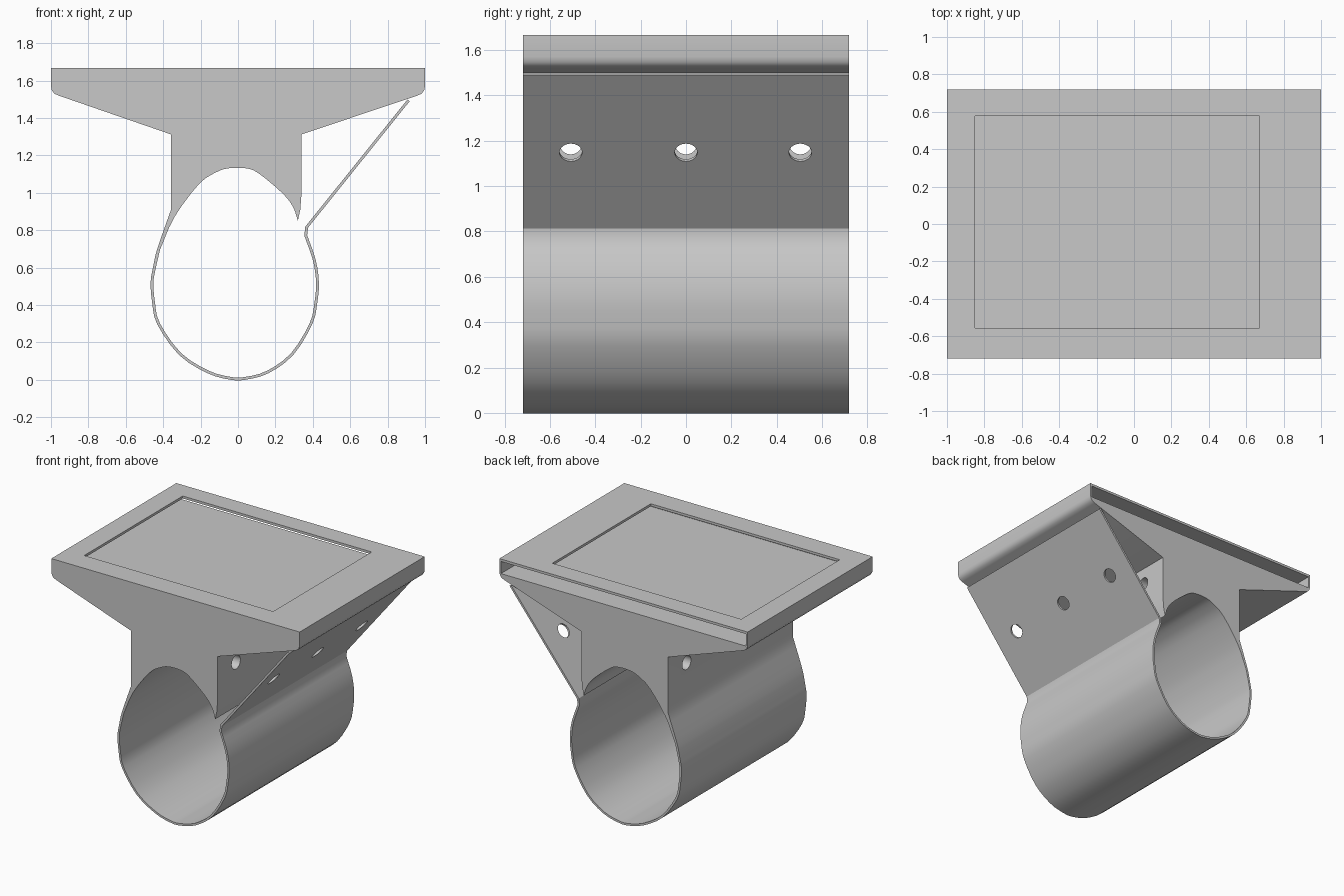
import bpy, bmesh, math
from mathutils import Vector

cube = bpy.data.objects.get("Cube")
if cube:
    bpy.data.objects.remove(cube, do_unlink=True)

HALF_DEPTH = 0.719
TOP = 1.666

grey = bpy.data.materials.new("light_grey")
grey.use_nodes = True
grey.diffuse_color = (0.58, 0.58, 0.58, 1)
grey.node_tree.nodes["Principled BSDF"].inputs["Base Color"].default_value = grey.diffuse_color


def spline(points, steps=3):
    """Smooth curve through the given points."""
    pts = [Vector(p) for p in points]
    ext = [2 * pts[0] - pts[1]] + pts + [2 * pts[-1] - pts[-2]]
    out = []
    for a, b, c, d in zip(ext, ext[1:], ext[2:], ext[3:]):
        for i in range(steps):
            t = i / steps
            out.append(0.5 * (2 * b + (c - a) * t + (2 * a - 5 * b + 4 * c - d) * t * t
                              + (3 * b - a - 3 * c + d) * t ** 3))
    return out + [pts[-1]]


def ribbon(path, width):
    """Outline of constant width: out along one side of a path, back along the other."""
    left, right = [], []
    for i, p in enumerate(path):
        before = (p - path[i - 1]).normalized() if i else None
        after = (path[i + 1] - p).normalized() if i < len(path) - 1 else None
        d = ((before or after) + (after or before)).normalized()
        n = Vector((-d.y, d.x)) * width / 2 / max(0.5, d.dot(after or before))
        left.append(p + n)
        right.append(p - n)
    return left + right[::-1]


def extrude(name, outline):
    """Prism along y from an outline in x and z."""
    bm = bmesh.new()
    face = bm.faces.new([bm.verts.new((p[0], -HALF_DEPTH, p[1])) for p in outline])
    new = bmesh.ops.extrude_face_region(bm, geom=[face])["geom"]
    bmesh.ops.translate(bm, vec=(0, 2 * HALF_DEPTH, 0),
                        verts=[v for v in new if isinstance(v, bmesh.types.BMVert)])
    bmesh.ops.recalc_face_normals(bm, faces=bm.faces)
    mesh = bpy.data.meshes.new(name)
    bm.to_mesh(mesh)
    bm.free()
    mesh.materials.append(grey)
    obj = bpy.data.objects.new(name, mesh)
    bpy.context.collection.objects.link(obj)
    return obj


def box(low, high):
    low, high = Vector(low), Vector(high)
    bpy.ops.mesh.primitive_cube_add(size=1, location=(low + high) / 2)
    obj = bpy.context.object
    obj.scale = high - low
    return obj


def drill(x, y, z, length, tilt):
    bpy.ops.mesh.primitive_cylinder_add(vertices=32, radius=0.05, depth=length,
                                        location=(x, y, z), rotation=(0, tilt, 0))
    return bpy.context.object


def cut(obj, cutters):
    bpy.context.view_layer.update()
    for cutter in cutters:
        cutter.hide_render = True
        mod = obj.modifiers.new("cut", 'BOOLEAN')
        mod.operation, mod.solver, mod.object = 'DIFFERENCE', 'EXACT', cutter
        bpy.context.view_layer.objects.active = obj
        bpy.ops.object.modifier_apply(modifier=mod.name)
        bpy.data.objects.remove(cutter, do_unlink=True)


# Saddle under the stem, from the free tip over the arch and down the left side
saddle = spline([(0.32, 0.85), (0.294, 0.925), (0.235, 1.0), (0.107, 1.106), (0.04, 1.131),
                 (-0.05, 1.131), (-0.12, 1.108), (-0.21, 1.045), (-0.34, 0.87),
                 (-0.417, 0.695)])

# Thin strap around the pipe, ending in a straight slanted flap
strap = spline([(-0.447, 0.6), (-0.46, 0.52), (-0.451, 0.41), (-0.425, 0.3),
                (-0.31, 0.138), (-0.16, 0.042), (-0.04, 0.008), (0.04, 0.008),
                (0.16, 0.042), (0.29, 0.138), (0.39, 0.3), (0.416, 0.41),
                (0.425, 0.52), (0.408, 0.64), (0.362, 0.772)])
foot, end = Vector((0.367, 0.816)), Vector((0.912, 1.494))

# Outer left side, then the stem and tray
tail = spline([(-0.443, 0.66), (-0.422, 0.73), (-0.358, 0.91)])
rim = [(0.96, 1.52), (0.982, 1.53), (0.995, 1.547), (1, 1.57), (1, TOP)]
mount = extrude("pipe_mount", saddle + ribbon(strap + [foot, end], 0.015)
                + tail + [(-0.358, 1.312)]
                + [(-x, z) for x, z in rim] + rim[::-1]
                + [(0.34, 1.312), (0.34, 1.0), (0.333, 0.91)])

# Slot open at the back, window in the top, holes across the stem and square to the flap
holes = (-0.508, 0, 0.504)
slope = end - foot
middle = foot + slope * (1.153 - foot.y) / slope.y
tilt = math.atan2(slope.y, -slope.x)
cut(mount, [box((-0.987, -0.707, 1.56), (0.987, 0.8, TOP - 0.018)),
            box((-0.85, -0.555, 1.6), (0.672, 0.578, 1.8))]
    + [drill(0, y, 1.19, 1, math.pi / 2) for y in holes]
    + [drill(middle.x, y, middle.y, 0.15, tilt) for y in holes])

bpy.ops.object.select_all(action='DESELECT')
mount.select_set(True)
bpy.context.view_layer.objects.active = mount
bpy.ops.object.shade_smooth_by_angle(angle=math.radians(30))
